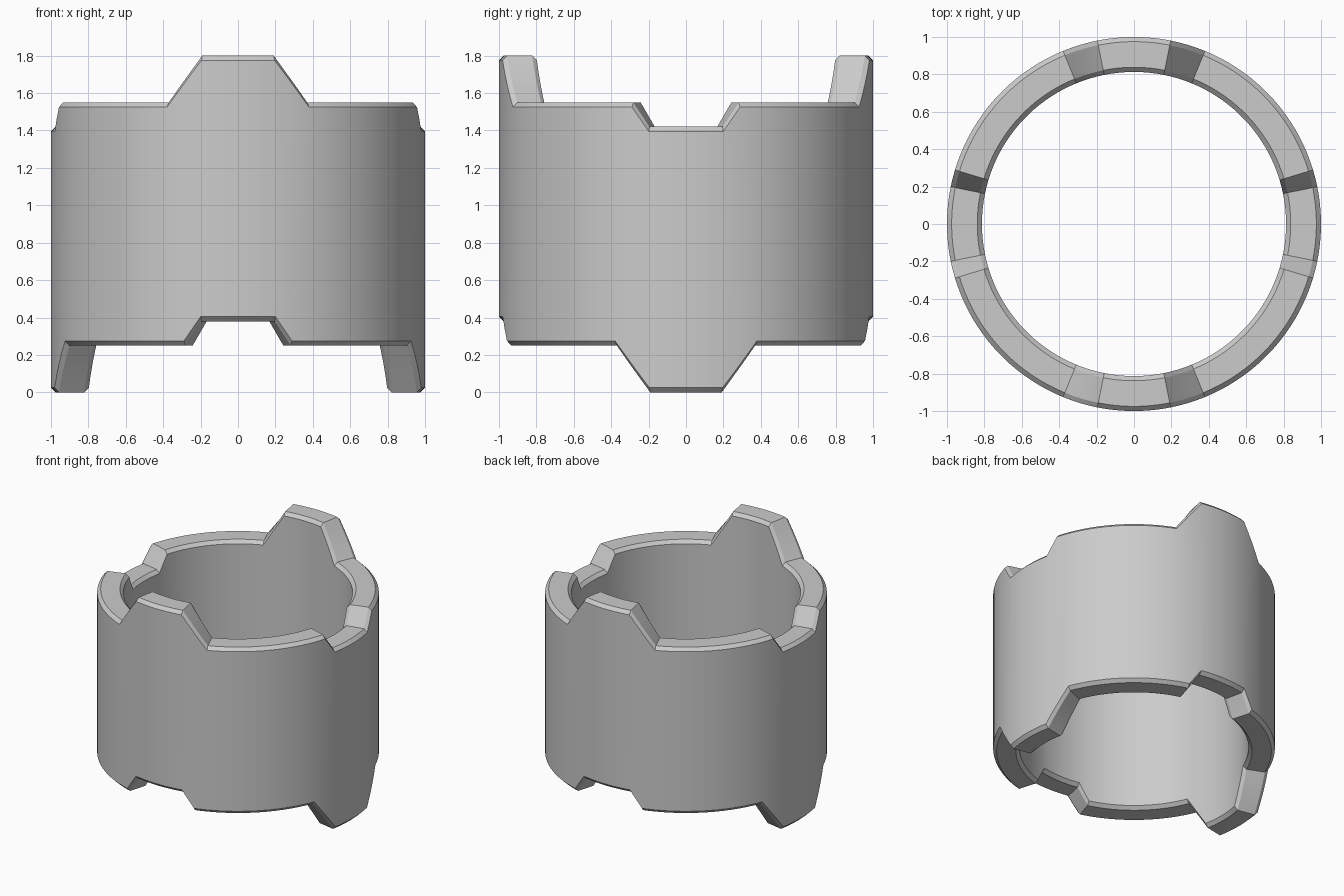
import bpy, bmesh
from math import radians, sin, cos

if "Cube" in bpy.data.objects:
    bpy.data.objects.remove(bpy.data.objects["Cube"])

# Edge height over one half turn: degrees from the x axis -> height
NOTCH_IN, NOTCH_OUT = 11.5, 16.8
TAB_IN, TAB_OUT = 11.3, 22.3
RIM = [(0, 1.42), (NOTCH_IN, 1.42), (NOTCH_OUT, 1.55),
       (90 - TAB_OUT, 1.55), (90 - TAB_IN, 1.8), (90, 1.8)]
R_OUT, R_IN, CH, HEIGHT = 1.0, 0.813, 0.025, 1.8


def rim_height(deg):
    d = deg % 180
    d = min(d, 180 - d)
    for (a, za), (b, zb) in zip(RIM, RIM[1:]):
        if d <= b + 1e-6:
            return za + (zb - za) * (d - a) / (b - a)


# Column angles: every profile corner (top and bottom rims), subdivided
corners = set()
for base in (0, 90, 180, 270):
    for d in (NOTCH_IN, NOTCH_OUT, TAB_IN, TAB_OUT):
        corners |= {round((base + d) % 360, 4), round((base - d) % 360, 4)}
corners = sorted(corners)
angles = []
for a, b in zip(corners, corners[1:] + [corners[0] + 360]):
    n = max(1, round((b - a) / 2.6))
    angles += [a + (b - a) * i / n for i in range(n)]

# Sleeve: chamfered wall section swept round the axis
bm = bmesh.new()
columns = []
for a in angles:
    top = rim_height(a)
    bottom = HEIGHT - rim_height(a + 90)
    section = [(R_OUT, bottom + CH), (R_OUT, top - CH),
               (R_OUT - CH, top), (R_IN + CH, top),
               (R_IN, top - CH), (R_IN, bottom + CH),
               (R_IN + CH, bottom), (R_OUT - CH, bottom)]
    t = radians(a)
    columns.append([bm.verts.new((r * cos(t), r * sin(t), z)) for r, z in section])
for i, c in enumerate(columns):
    d = columns[(i + 1) % len(columns)]
    for k in range(8):
        m = (k + 1) % 8
        bm.faces.new((c[k], d[k], d[m], c[m]))
bmesh.ops.recalc_face_normals(bm, faces=bm.faces)

mesh = bpy.data.meshes.new("interlocking_sleeve")
bm.to_mesh(mesh)
bm.free()
sleeve = bpy.data.objects.new("interlocking_sleeve", mesh)
bpy.context.collection.objects.link(sleeve)
bpy.context.view_layer.objects.active = sleeve
sleeve.select_set(True)
bpy.ops.object.shade_smooth_by_angle(angle=radians(12))
